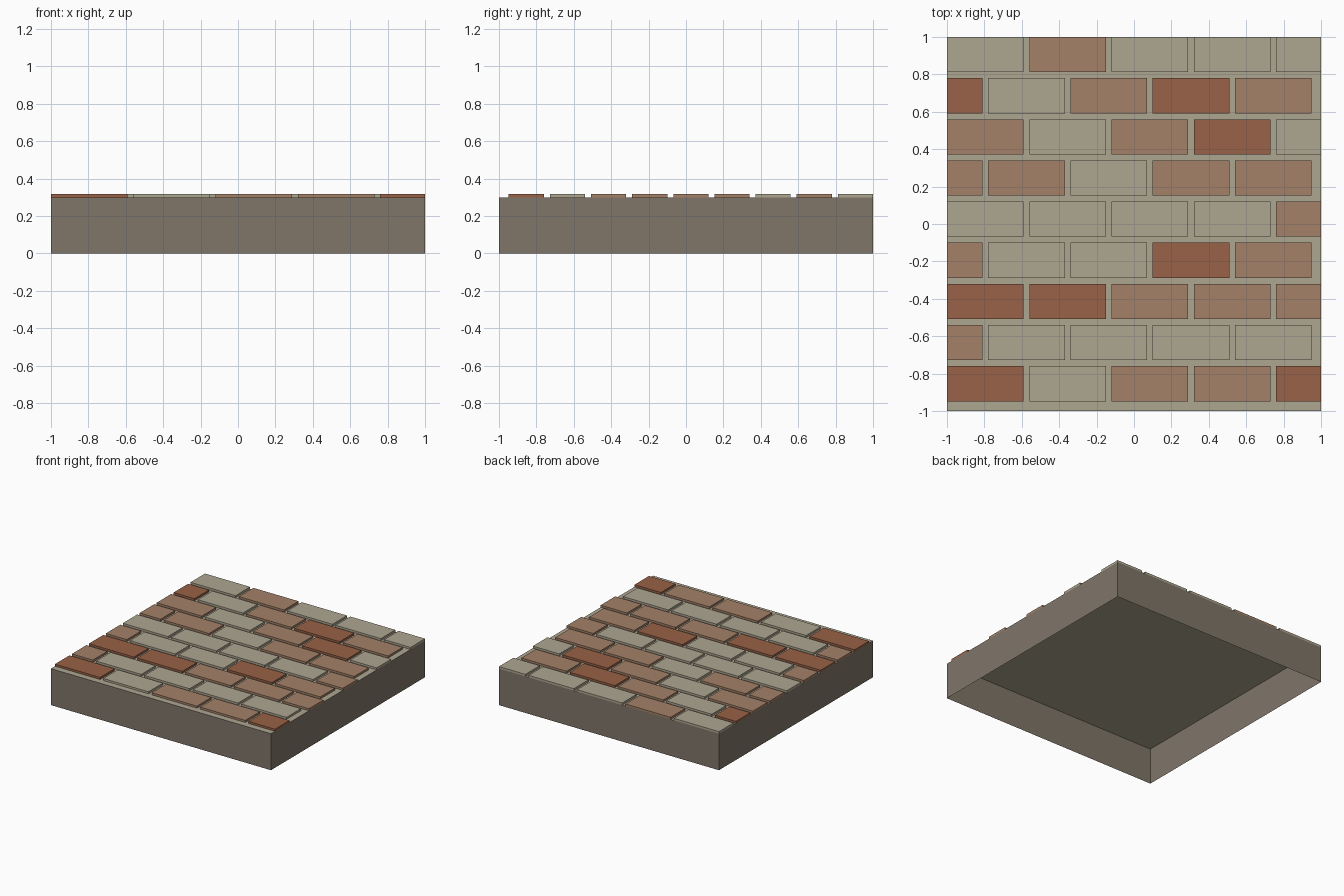
import bpy, bmesh

cube = bpy.data.objects.get("Cube")
if cube:
    bpy.data.objects.remove(cube, do_unlink=True)


def linear(c):
    c /= 255
    return c / 12.92 if c < 0.04045 else ((c + 0.055) / 1.055) ** 2.4


def material(name, *rgb):
    m = bpy.data.materials.new(name)
    colour = [linear(c) for c in rgb] + [1]
    m.use_nodes = True
    m.diffuse_color = colour
    m.node_tree.nodes["Principled BSDF"].inputs["Base Color"].default_value = colour
    return m


stone = material("pale_stone", 174, 166, 145)
wall = material("dark_wall", 128, 118, 105)
tan = material("tan_brick", 164, 129, 104)
red = material("red_brick", 152, 98, 71)

TOP, BRICK_TOP = 0.30, 0.317


def add_box(bm, x0, x1, y0, y1, z0, z1):
    """Add a box without its bottom face."""
    low, high = [[bm.verts.new((x, y, z)) for x, y in
                  ((x0, y0), (x1, y0), (x1, y1), (x0, y1))] for z in (z0, z1)]
    bm.faces.new(high)
    for i in range(4):
        j = (i + 1) % 4
        bm.faces.new((low[i], low[j], high[j], high[i]))


def finish(bm, name, *materials):
    mesh = bpy.data.meshes.new(name)
    bm.to_mesh(mesh)
    bm.free()
    for m in materials:
        mesh.materials.append(m)
    obj = bpy.data.objects.new(name, mesh)
    bpy.context.collection.objects.link(obj)


# Hollow base slab, open below: dark walls and a pale mortar top
bm = bmesh.new()
add_box(bm, -1, 1, -1, 1, 0, TOP)
bm.normal_update()
for f in bm.faces:
    f.material_index = 0 if f.normal.z > 0.5 else 1
finish(bm, "base_slab", stone, wall)

# Running-bond bricks, one letter each: S stone, T tan, R red (back to front)
ROWS = ["STSSS", "RSTRT", "TSTRS", "TTSTT", "SSSST",
        "TSSRT", "RRTTT", "TSSSS", "RSTTR"]
PITCH_X, PITCH_Y, LENGTH, DEPTH = 0.44, 0.22, 0.41, 0.188

for letter, name, mat in (("S", "stone_bricks", stone),
                          ("T", "tan_bricks", tan),
                          ("R", "red_bricks", red)):
    bm = bmesh.new()
    for r, row in enumerate(ROWS):
        back = 1 - r * PITCH_Y
        start = -1 - (r % 2) * PITCH_X / 2
        for c, brick in enumerate(row):
            if brick == letter:
                x = start + c * PITCH_X
                add_box(bm, max(x, -1), min(x + LENGTH, 1),
                        back - DEPTH, back, TOP, BRICK_TOP)
    finish(bm, name, mat)
